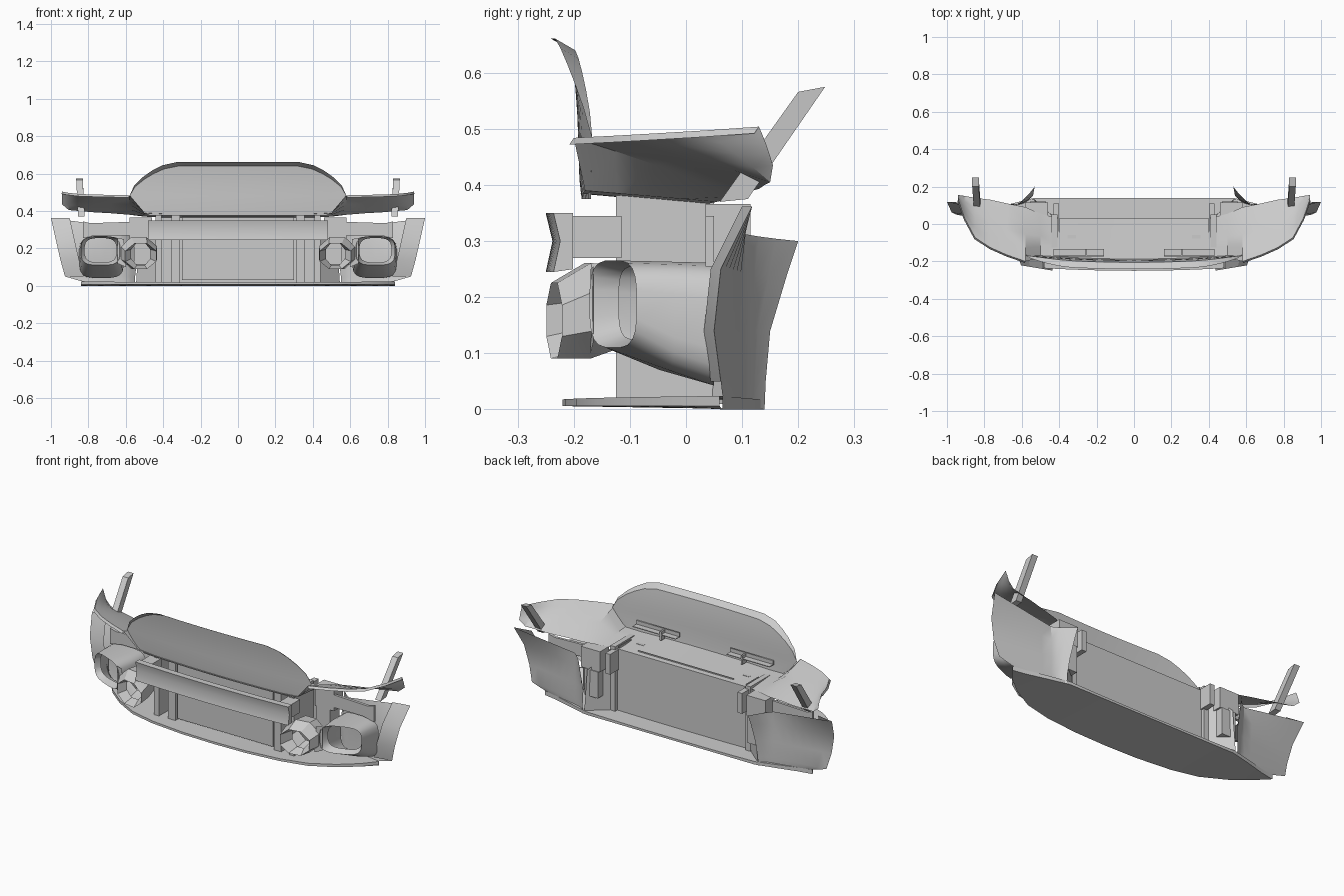
import bpy, bmesh, math
from mathutils import Vector

old = bpy.data.objects.get("Cube")
if old:
    bpy.data.objects.remove(old, do_unlink=True)

grey = bpy.data.materials.new("light_grey")
grey.use_nodes = True
colour = (0.6, 0.6, 0.6, 1)
grey.diffuse_color = colour
grey.node_tree.nodes["Principled BSDF"].inputs["Base Color"].default_value = colour
parts = []


def finish(name, bm, mirrored=True):
    """Turn a bmesh into a named part, mirrored across the centre line if asked."""
    bmesh.ops.recalc_face_normals(bm, faces=bm.faces)
    mesh = bpy.data.meshes.new(name)
    bm.to_mesh(mesh)
    bm.free()
    mesh.materials.append(grey)
    obj = bpy.data.objects.new(name, mesh)
    bpy.context.collection.objects.link(obj)
    if mirrored:
        mirror = obj.modifiers.new("mirror", 'MIRROR')
        mirror.use_clip = True
        mirror.merge_threshold = 0.002
    parts.append(obj)
    return obj


def sheet(name, rows, closed=False):
    """Skin a mirrored surface across rows that hold equal numbers of points."""
    bm = bmesh.new()
    grid = [[bm.verts.new(p) for p in row] for row in rows]
    count = len(grid[0])
    for a, b in zip(grid, grid[1:]):
        for i in range(count if closed else count - 1):
            j = (i + 1) % count
            bm.faces.new((a[i], a[j], b[j], b[i]))
    return finish(name, bm)


def box(name, low, high, mirrored=True):
    bm = bmesh.new()
    bmesh.ops.create_cube(bm, size=1)
    low, high = Vector(low), Vector(high)
    for v in bm.verts:
        v.co = Vector(l + (h - l) * (c + 0.5) for l, h, c in zip(low, high, v.co))
    return finish(name, bm, mirrored)


def prism(name, points, offset):
    """Extrude a flat outline along an offset."""
    bm = bmesh.new()
    face = bm.faces.new([bm.verts.new(p) for p in points])
    result = bmesh.ops.extrude_face_region(bm, geom=[face], use_keep_orig=True)
    moved = [g for g in result["geom"] if isinstance(g, bmesh.types.BMVert)]
    bmesh.ops.translate(bm, verts=moved, vec=offset)
    return finish(name, bm)


def ring(x, y, z, width, height, sides, lean=0, power=1):
    """Rounded loop facing forward; lean pushes its outer side back."""
    loop = []
    for i in range(sides):
        t = math.tau * (i + 0.5) / sides
        c, s = math.cos(t), math.sin(t)
        c, s = (math.copysign(abs(k) ** power, k) for k in (c, s))
        loop.append((x + width * c, y + lean * c, z + height * s))
    return loop


def blend(a, b, steps, bow=(0, 0, 0)):
    """Points from a to b, bowed in the middle."""
    a, b, bow = Vector(a), Vector(b), Vector(bow)
    return [a.lerp(b, i / steps) + bow * math.sin(math.pi * i / steps)
            for i in range(steps + 1)]


# Floor plate with a curved front
front = [(0, -.22), (.2, -.215), (.4, -.195), (.55, -.16), (.68, -.09), (.78, -.01), (.84, .06)]
back = [(0, .14), (.2, .14), (.4, .14), (.53, .14), (.65, .11), (.76, .08), (.84, .065)]
floor_rows = []
for (fx, fy), (bx, by) in zip(front, back):
    rise = 0.012 * (fx / 0.84) ** 2
    floor_rows.append([(fx, fy, .006), (bx, by, 0), (bx, by, .012 + rise),
                       (fx, fy, .018 + rise / 2)])
sheet("floor_plate", floor_rows, closed=True)

# Upper shelf, rising outward into the wings
stations = [(0, -.195, .385, .03, .365), (.4, -.185, .385, .03, .365),
            (.5, -.18, .39, .055, .37), (.58, -.2, .484, .09, .38),
            (.68, -.165, .486, .11, .388), (.77, -.125, .488, .13, .393),
            (.85, -.072, .491, .14, .4), (.905, .03, .497, .15, .405),
            (.94, .13, .504, .155, .435)]
shelf_rows = [blend((x, fy, fz), (x, by, bz), 4, (0, 0, .004 if x > .55 else 0))
              for x, fy, fz, by, bz in stations]
sheet("upper_shelf", shelf_rows)
sheet("wing_rim", [[r[0], r[0] + Vector((.004, -.008, -.012))] for r in shelf_rows[3:]])

# Upright front panel
panel_rows = []
for z, y, half in [(.375, -.186, .47), (.41, -.19, .525), (.48, -.192, .58), (.53, -.194, .55),
                   (.57, -.197, .5), (.6, -.2, .45), (.625, -.203, .395), (.64, -.205, .32)]:
    row = []
    for i in range(9):
        x = half * i / 8
        row.append(Vector((x, y + .075 * x * x, z)))
    panel_rows.append(row)
sheet("front_panel", panel_rows)

# Forward-leaning lip that fades out down the sides of the panel
outline = panel_rows[-1] + [r[-1] for r in reversed(panel_rows[2:-1])]
lip_rows = []
for p in outline:
    fade = min(1, (p.z - .48) / .16)
    lip_rows.append([p, p + Vector((.03 * p.x * fade, -.036 * fade, .021 * fade))])
sheet("panel_lip", lip_rows)

# Panel brackets and shelf ribs
box("panel_bracket", (.16, -.175, .42), (.43, -.168, .445))
box("bracket_tab", (.16, -.17, .42), (.43, -.135, .424))
box("bracket_foot", (.25, -.17, .39), (.26, -.135, .44))
box("shelf_rib", (-.3, -.002, .366), (.3, .002, .374), mirrored=False)
for x in (.4, .43):
    box("shelf_guide", (x - .003, -.08, .37), (x + .003, .03, .38))

# Cooling core and its frame
box("core_panel", (-.3, -.115, .03), (.3, -.1, .365), mirrored=False)
box("back_wall", (-.42, .02, .012), (.42, .03, .365), mirrored=False)
box("core_post", (.31, -.12, .015), (.355, -.06, .375))
box("side_plate", (.41, -.125, .015), (.44, .05, .383))
box("rear_post", (.4, .035, .25), (.43, .11, .365))
sheet("side_return", [[(.42, .03, .01), (.42, .03, .36)], [(.545, .135, .01), (.53, .13, .25)]])

# Bowed cross beam with a grooved face and closed ends
beam_rows = []
for i in range(9):
    x = .48 * i / 8
    y = .06 * x * x
    beam_rows.append([(x, y - .215, .25), (x, y - .25, .245), (x, y - .238, .3),
                      (x, y - .25, .35), (x, y - .215, .35)])
beam_rows.append([(x, y - .225, .3)] * 5)
sheet("cross_beam", beam_rows, closed=True)
box("beam_mount", (.4, -.22, .27), (.47, -.115, .345))

# Outer braces set back under the wings
prism("outer_brace", [(.48, .035, .27), (.76, .035, .27), (.83, .035, .255),
                      (.83, .035, .345), (.79, .035, .335), (.48, .035, .345)], (0, .015, 0))

# Inner intake pods
sheet("intake_pod", [ring(.52, -.18, .17, .055, .065, 8),
                     ring(.52, -.235, .158, .09, .073, 8, .015),
                     ring(.53, -.175, .176, .105, .092, 8, .015),
                     ring(.53, -.1, .185, .09, .075, 8)], closed=True)

# Outer ducts with a slanted mouth, flaring back to the arch
sheet("outer_duct", [ring(.735, -.09, .19, .085, .065, 20, .03, .6),
                     ring(.735, -.13, .188, .105, .078, 20, .042, .6),
                     ring(.73, -.04, .167, .115, .097, 20, .02, .5),
                     ring(.73, .05, .152, .12, .11, 20, 0, .5)], closed=True)
sheet("duct_bridge", [[(.6, -.17, .1), (.61, -.17, .25)], [(.645, -.165, .12), (.645, -.165, .255)]])

# Wheel arch liners: broad face, then a turn back to the inner edge
outer = [(.84, .065, .025), (.925, .062, .05), (.95, .05, .14), (.975, .062, .25), (1, .118, .362)]
inner = [(.55, .14, 0), (.55, .142, .05), (.54, .15, .14), (.535, .18, .24), (.53, .2, .3)]
liner_rows = []
for o, i in zip(outer, inner):
    turn = Vector(o).lerp(Vector(i), .8)
    turn.y = .105
    liner_rows.append(blend(o, turn, 6) + blend(turn, i, 3, (0, -.008, 0))[1:])
sheet("arch_liner", liner_rows)
sheet("arch_flange", [[o, Vector(o) - Vector((.1, .018, 0))] for o in outer[1:]])

# Duct boxes and struts behind the liners
box("brake_duct", (.47, .035, .1), (.555, .12, .25))
box("duct_top", (.46, .035, .25), (.58, .115, .366))
prism("wing_strut", [(.82, .06, .37), (.82, .11, .375), (.83, .248, .575), (.83, .2, .566)],
      (.035, 0, 0))

# Smooth shading with sharp creases
bpy.ops.object.select_all(action='DESELECT')
for part in parts:
    part.select_set(True)
bpy.context.view_layer.objects.active = parts[0]
bpy.ops.object.shade_smooth_by_angle(angle=math.radians(30))
